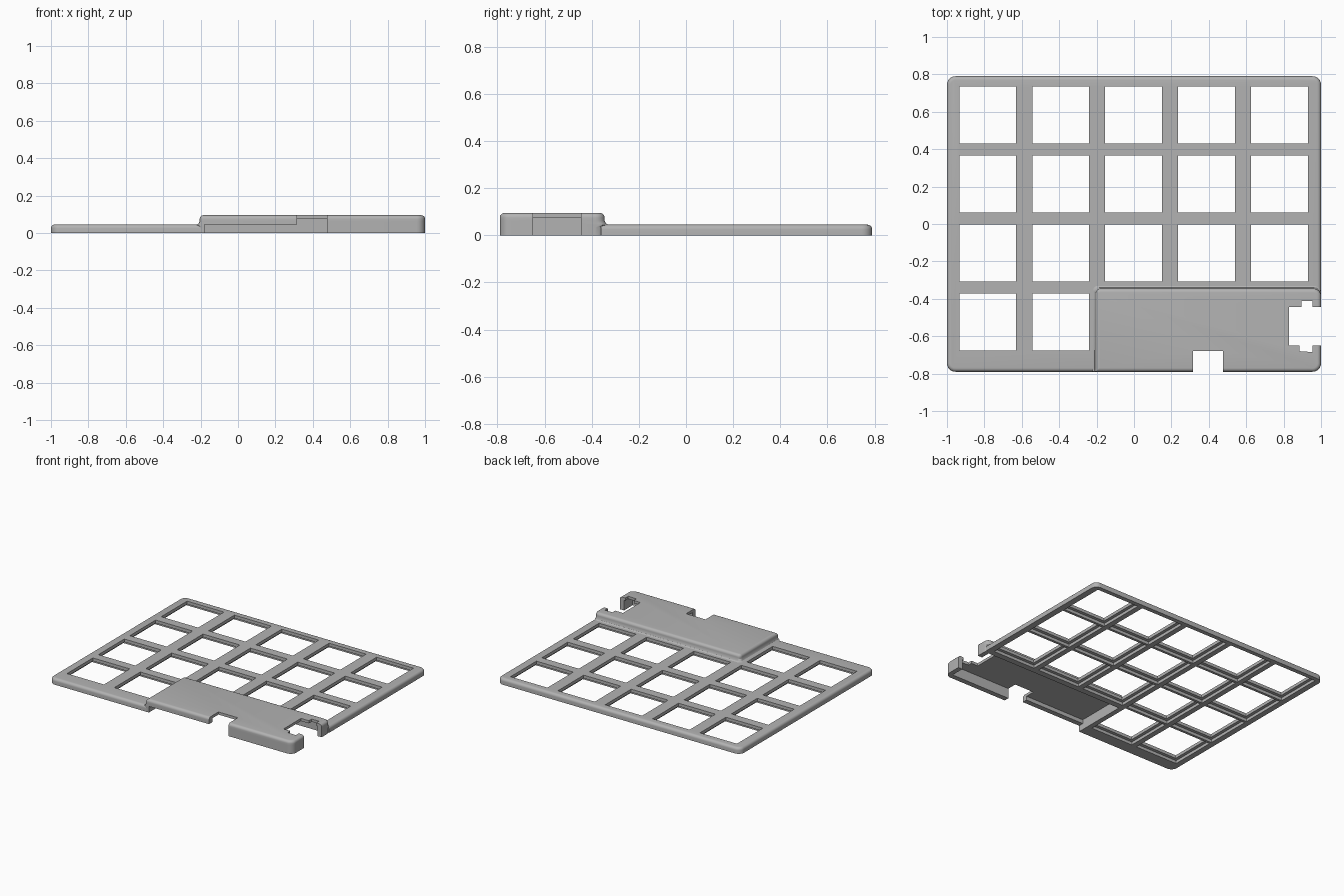
import bpy, bmesh, math

old = bpy.data.objects.get("Cube")
if old:
    bpy.data.objects.remove(old, do_unlink=True)

grey = bpy.data.materials.new("plain grey")
grey.use_nodes = True
COLOUR = (0.45, 0.45, 0.45, 1)
grey.diffuse_color = COLOUR
grey.node_tree.nodes["Principled BSDF"].inputs["Base Color"].default_value = COLOUR


def rounded_rect(x0, x1, y0, y1, radii, steps=6):
    """Outline, counter-clockwise from the front-left corner."""
    points = []
    corners = [(x0, y0, 1, 1), (x1, y0, -1, 1), (x1, y1, -1, -1), (x0, y1, 1, -1)]
    for k, ((x, y, sx, sy), r) in enumerate(zip(corners, radii)):
        for i in range(steps + 1):
            a = math.pi * (1 + k / 2 + i / steps / 2)
            points.append((x + sx * r + r * math.cos(a), y + sy * r + r * math.sin(a)))
    return points


def loft(bm, levels):
    """Closed solid through a stack of (outline, z)."""
    rings = [[bm.verts.new((x, y, z)) for x, y in outline] for outline, z in levels]
    n = len(rings[0])
    for a, b in zip(rings, rings[1:]):
        for i in range(n):
            j = (i + 1) % n
            bm.faces.new((a[i], a[j], b[j], b[i]))
    bm.faces.new(rings[0][::-1])
    bm.faces.new(rings[-1])


def make(name, stacks):
    bm = bmesh.new()
    for levels in stacks:
        loft(bm, levels)
    bmesh.ops.recalc_face_normals(bm, faces=bm.faces)
    mesh = bpy.data.meshes.new(name)
    bm.to_mesh(mesh)
    bm.free()
    mesh.materials.append(grey)
    obj = bpy.data.objects.new(name, mesh)
    bpy.context.collection.objects.link(obj)
    return obj


def rect(x0, x1, y0, y1):
    return [(x0, y0), (x1, y0), (x1, y1), (x0, y1)]


def box_cutter(name, x0, x1, y0, y1, top):
    outline = rect(x0, x1, y0, y1)
    return make(name, [[(outline, -0.1), (outline, top)]])


def cut(target, cutters):
    bpy.context.view_layer.objects.active = target
    for cutter in cutters:
        cutter.hide_render = True
        mod = target.modifiers.new("cut", "BOOLEAN")
        mod.operation, mod.solver, mod.object = "DIFFERENCE", "EXACT", cutter
        bpy.ops.object.modifier_apply(modifier=mod.name)
        bpy.data.objects.remove(cutter, do_unlink=True)


def round_steps(r, steps=5):
    """Inset and drop below the top for a quarter-round edge."""
    for i in range(steps + 1):
        a = math.pi / 2 * i / steps
        yield r * (1 - math.cos(a)), r * (1 - math.sin(a))


# Flat frame with a softened upper rim
EDGE, FRAME_TOP, COVER_TOP, SOFT = 0.79, 0.045, 0.095, 0.02


def frame_outline(inset):
    return rounded_rect(-1 + inset, 1 - inset, -EDGE + inset, EDGE - inset, [0.045 - inset] * 4)


frame = make("key_frame", [
    [(frame_outline(0), 0)] + [(frame_outline(d), FRAME_TOP - h) for d, h in round_steps(SOFT)]])

# Key openings, each with a wider pocket underneath
windows = []
for col in range(5):
    for row in range(4):
        if row == 3 and col > 1:
            continue
        cx, cy = (col - 2) * 0.39 - 0.002, 0.583 - row * 0.369

        def square(h):
            return rect(cx - h, cx + h, cy - h, cy + h)
        windows.append([(square(0.175), -0.1), (square(0.175), 0.022),
                        (square(0.152), 0.022), (square(0.152), 0.2)])
cut(frame, [make("window_cutter", windows),
            box_cutter("bay_cutter", -0.19, 1.1, -1, -0.36, 0.2)])


# Raised electronics cover, flared where it meets the frame
def cover_outline(flare=0, inset=0):
    return rounded_rect(-0.205 - flare + inset, 1 - inset, -EDGE + inset, -0.345 + flare - inset,
                        [0.004, 0.045 - inset, 0.04 - inset, 0.025 - inset])


cover = make("electronics_cover", [
    [(cover_outline(), 0), (cover_outline(), 0.035), (cover_outline(0.016), 0.044),
     (cover_outline(0.006), 0.05), (cover_outline(), 0.062)]
    + [(cover_outline(inset=d), COVER_TOP - h) for d, h in round_steps(SOFT)]])

# Stepped connector notch on the left end
connector = [(0.83, -0.65), (0.885, -0.65), (0.885, -0.68), (0.955, -0.685), (0.955, -0.65),
             (1.1, -0.65), (1.1, -0.445), (0.955, -0.445), (0.955, -0.412), (0.895, -0.412),
             (0.895, -0.445), (0.83, -0.445)]
cut(cover, [
    box_cutter("cavity_cutter", -0.18, 0.965, -0.752, -0.375, 0.075),
    box_cutter("front_slot_cutter", -0.18, 0.33, -0.9, -0.7, 0.046),
    box_cutter("front_notch_cutter", 0.315, 0.475, -0.9, -0.68, 0.2),
    make("connector_cutter", [[(connector, -0.1), (connector, 0.2)]])])

for obj in (frame, cover):
    bpy.ops.object.select_all(action="DESELECT")
    obj.select_set(True)
    bpy.context.view_layer.objects.active = obj
    bpy.ops.object.shade_smooth_by_angle(angle=math.radians(30))
